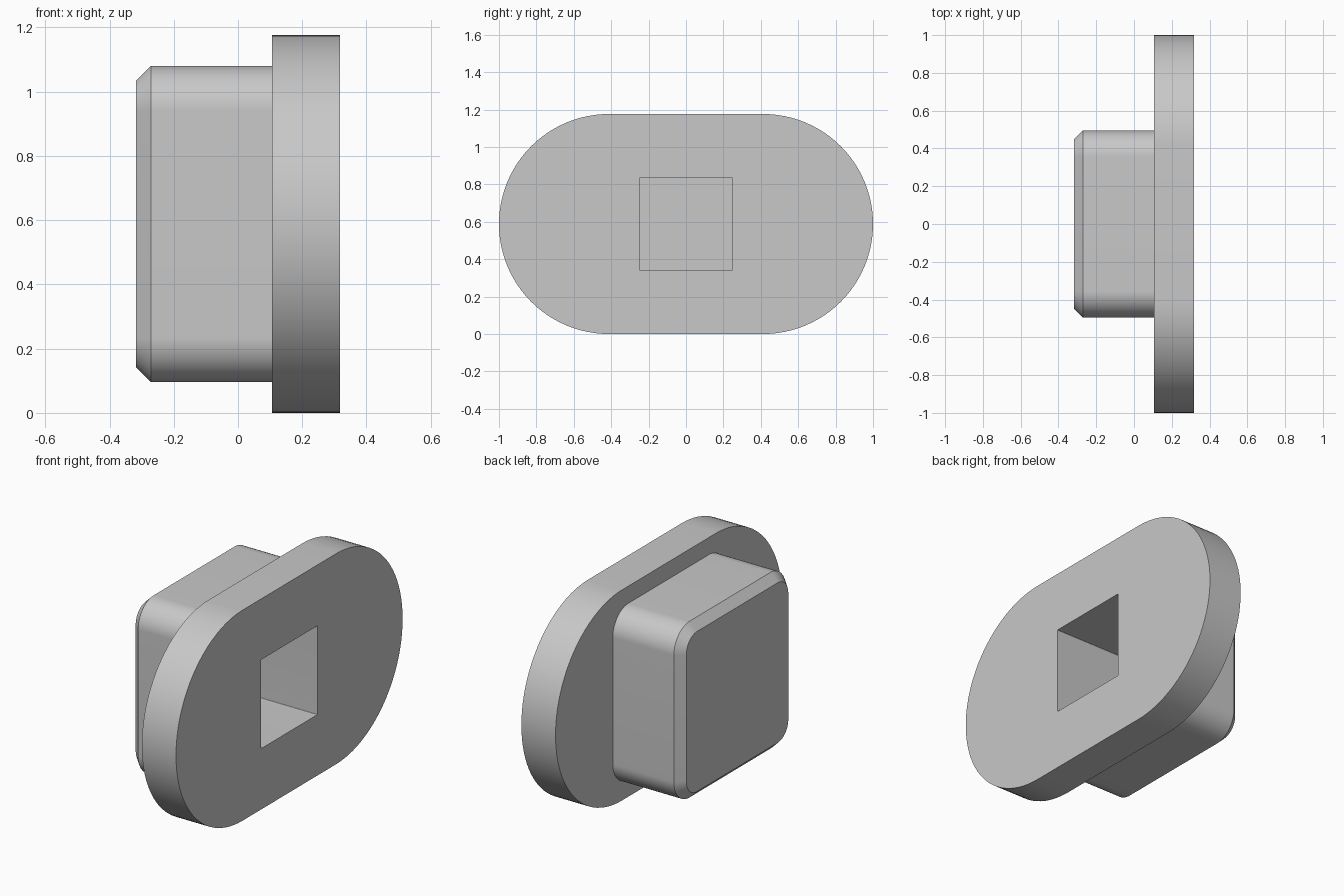
import bpy
import bmesh
from math import cos, sin, pi

if "Cube" in bpy.data.objects:
    bpy.data.objects.remove(bpy.data.objects["Cube"], do_unlink=True)

CENTRE_Z = 0.588
STEPS = 24  # segments per rounded corner


def rounded_loop(bm, x, half_y, half_z, radius):
    """Ring of vertices around a rounded rectangle in the plane at x."""
    ring = []
    for corner, (sy, sz) in enumerate([(1, 1), (-1, 1), (-1, -1), (1, -1)]):
        for i in range(STEPS + 1):
            a = (corner + i / STEPS) * pi / 2
            y = sy * (half_y - radius) + radius * cos(a)
            z = sz * (half_z - radius) + radius * sin(a)
            ring.append(bm.verts.new((x, y, CENTRE_Z + z)))
    return ring


# Sections from the plug tip, over the flange, down into the socket
sections = [
    (-0.317, 0.450, 0.447, 0.095),  # chamfered tip
    (-0.271, 0.495, 0.492, 0.140),  # end of chamfer
    (0.106, 0.495, 0.492, 0.140),   # plug root
    (0.106, 1.0, 0.588, 0.588),     # flange back
    (0.317, 1.0, 0.588, 0.588),     # flange front
    (0.317, 0.248, 0.248, 0.004),   # socket mouth
    (-0.18, 0.248, 0.248, 0.004),   # socket floor
]

bm = bmesh.new()
rings = [rounded_loop(bm, *s) for s in sections]
for a, b in zip(rings, rings[1:]):
    for i in range(len(a)):
        j = (i + 1) % len(a)
        bm.faces.new((a[i], a[j], b[j], b[i]))
bm.faces.new(rings[0])
bm.faces.new(rings[-1])
bmesh.ops.remove_doubles(bm, verts=bm.verts[:], dist=0.00001)
bmesh.ops.recalc_face_normals(bm, faces=bm.faces[:])

mesh = bpy.data.meshes.new("flanged_plug")
bm.to_mesh(mesh)
bm.free()
plug = bpy.data.objects.new("flanged_plug", mesh)
bpy.context.collection.objects.link(plug)

# Plain grey finish
grey = bpy.data.materials.new("light_grey")
grey.use_nodes = True
colour = (0.58, 0.58, 0.58, 1)
grey.diffuse_color = colour
grey.node_tree.nodes["Principled BSDF"].inputs["Base Color"].default_value = colour
mesh.materials.append(grey)

# Smooth rounded sides with crisp edges
bpy.ops.object.select_all(action="DESELECT")
plug.select_set(True)
bpy.context.view_layer.objects.active = plug
bpy.ops.object.shade_smooth_by_angle(angle=pi / 6)
